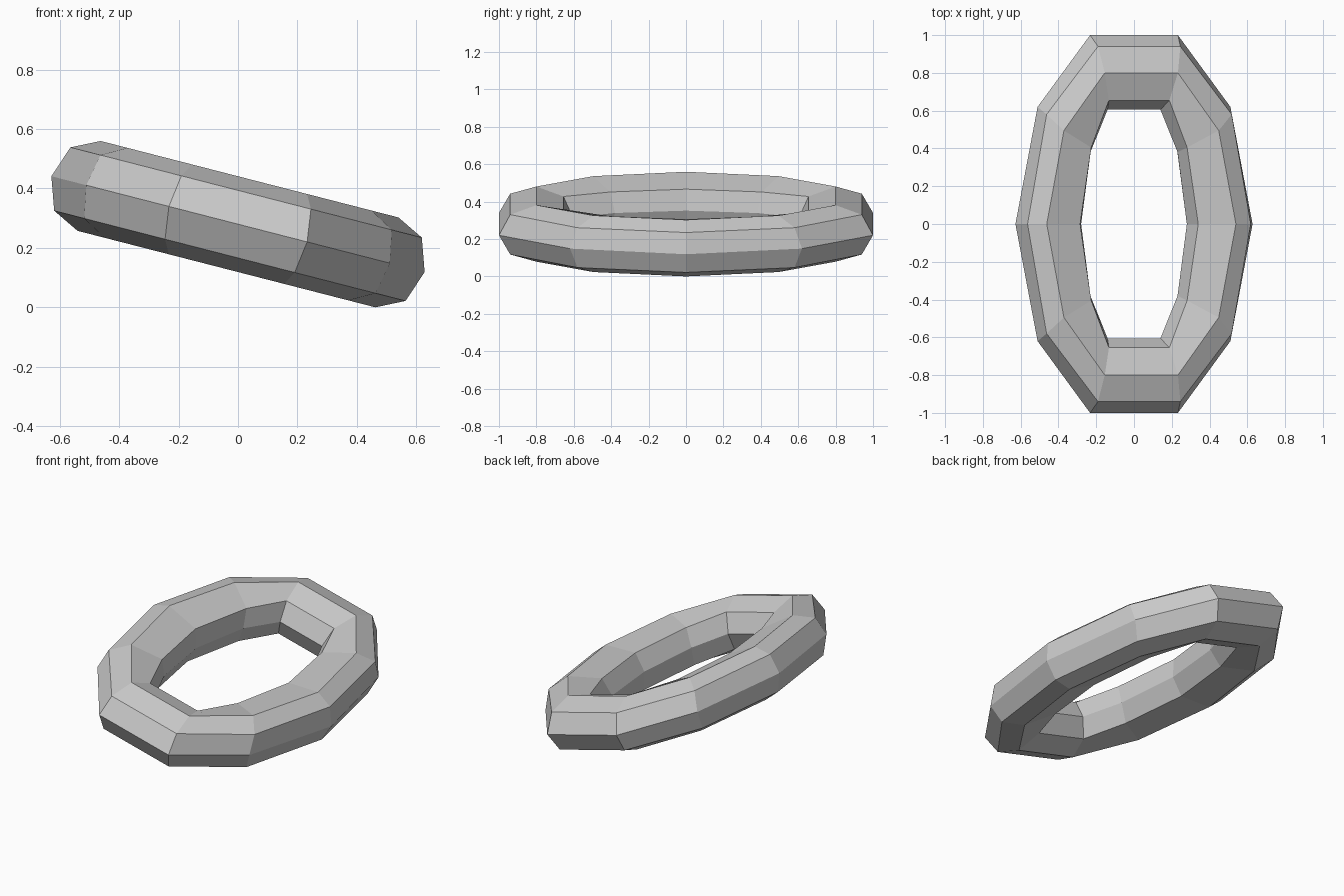
import bpy, bmesh, math
from mathutils import Matrix

cube = bpy.data.objects.get("Cube")
if cube:
    bpy.data.objects.remove(cube)

TILT = math.radians(14.4)
MID_HEIGHT = 0.28

grey = bpy.data.materials.new("plain grey")
grey.use_nodes = True
colour = (0.6, 0.6, 0.6, 1)
grey.diffuse_color = colour
grey.node_tree.nodes["Principled BSDF"].inputs["Base Color"].default_value = colour

# Quarter of each ring strand: height, then (x, y) at side, shoulder and end
outer = (0, ((0.648, 0), (0.527, 0.62), (0.24, 1.0)))
outer_bevel = (0.11, ((0.61, 0), (0.506, 0.58), (0.225, 0.94)))
crest = (0.156, ((0.517, 0), (0.423, 0.495), (0.2, 0.80)))
inner_bevel = (0.11, ((0.323, 0), (0.262, 0.405), (0.165, 0.655)))
inner = (0, ((0.289, 0), (0.238, 0.38), (0.145, 0.605)))


def below(strand):
    return -strand[0], strand[1]


def full_loop(quarter):
    """Mirror a quarter outline into a closed ten-point loop."""
    half = list(quarter) + [(-x, y) for x, y in reversed(quarter)]
    return half + [(x, -y) for x, y in reversed(half[1:-1])]


strands = [outer, outer_bevel, crest, inner_bevel, inner,
           below(inner_bevel), below(crest), below(outer_bevel)]

# Faceted oval ring, bridged from strand to strand
bm = bmesh.new()
loops = [[bm.verts.new((x, y, height)) for x, y in full_loop(quarter)]
         for height, quarter in strands]
for i, a in enumerate(loops):
    b = loops[(i + 1) % len(loops)]
    for j in range(len(a)):
        k = (j + 1) % len(a)
        bm.faces.new((a[j], a[k], b[k], b[j]))
bmesh.ops.recalc_face_normals(bm, faces=bm.faces)

# Tilt so the left side dips to the ground
bm.transform(Matrix.Translation((0, 0, MID_HEIGHT)) @ Matrix.Rotation(TILT, 4, "Y"))
mesh = bpy.data.meshes.new("oval_ring")
bm.to_mesh(mesh)
bm.free()
mesh.materials.append(grey)
bpy.context.collection.objects.link(bpy.data.objects.new("oval_ring", mesh))
